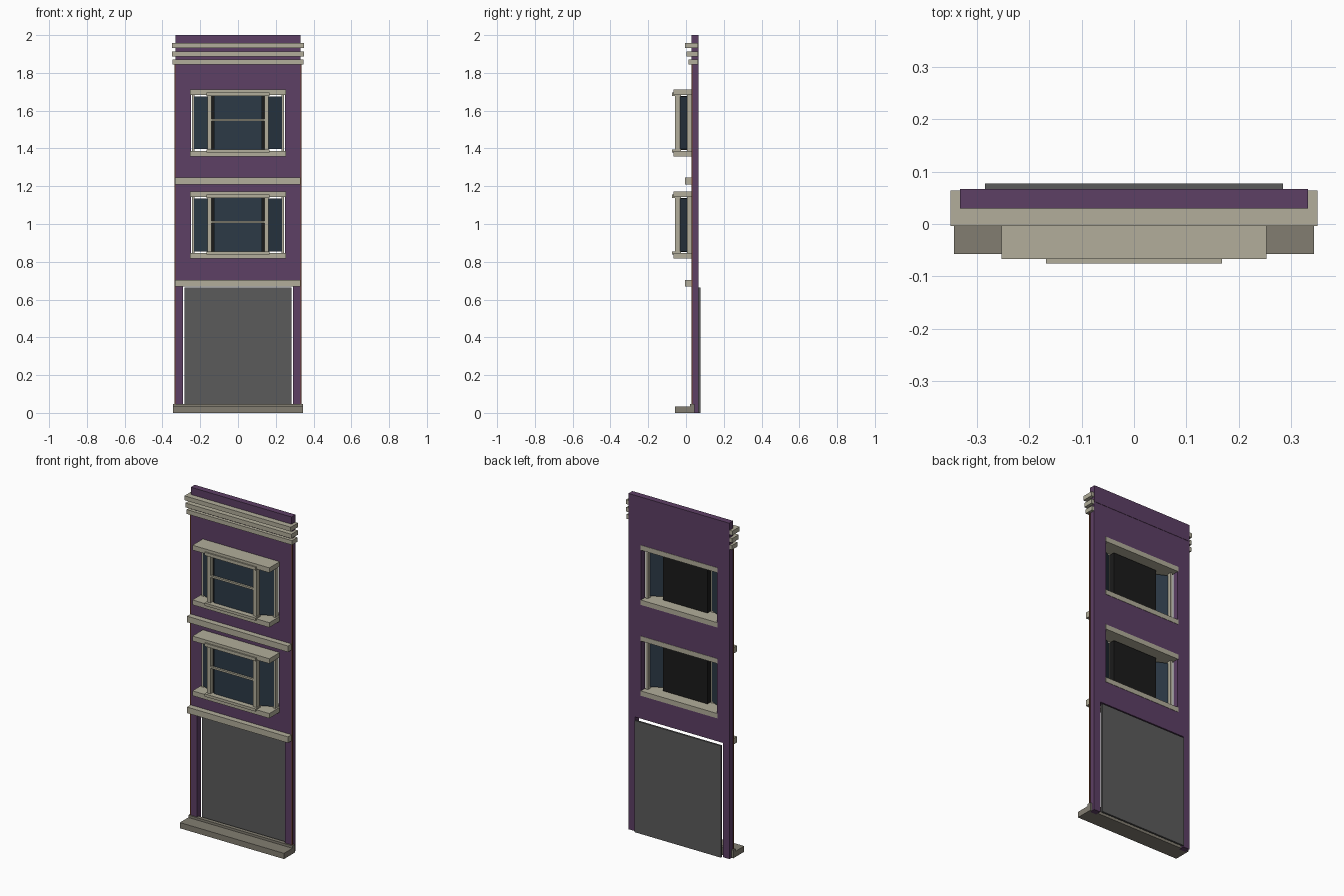
import bpy, bmesh, math
from mathutils import Vector

if "Cube" in bpy.data.objects:
    bpy.data.objects.remove(bpy.data.objects["Cube"])


def mat(name, r, g, b):
    m = bpy.data.materials.new(name)
    m.diffuse_color = (r, g, b, 1)
    m.use_nodes = True
    m.node_tree.nodes["Principled BSDF"].inputs["Base Color"].default_value = m.diffuse_color
    return m


PURPLE = mat("purple_paint", .110, .050, .130)
TRIM = mat("cream_trim", .445, .420, .325)
STONE = mat("step_stone", .225, .207, .167)
GREY = mat("shutter_grey", .105, .105, .105)
GLASS = mat("dark_blue_glass", .025, .042, .061)
BLACK = mat("blackout", .011, .011, .011)
BROWN = mat("brown_edge", .156, .045, .017)


def finish(bm, name, material):
    bmesh.ops.recalc_face_normals(bm, faces=bm.faces)
    me = bpy.data.meshes.new(name)
    bm.to_mesh(me)
    bm.free()
    me.materials.append(material)
    ob = bpy.data.objects.new(name, me)
    bpy.context.collection.objects.link(ob)
    return ob


def box(name, x, y, z, material):
    """Box from (min, max) pairs."""
    bm = bmesh.new()
    bmesh.ops.create_cube(bm, size=1)
    for v in bm.verts:
        v.co = Vector([(a + b) / 2 + c * (b - a) for (a, b), c in zip((x, y, z), v.co)])
    return finish(bm, name, material)


def prism(name, outline, z, material):
    """Upright prism over an xy outline."""
    bm = bmesh.new()
    face = bm.faces.new([bm.verts.new((x, y, z[0])) for x, y in outline])
    new = bmesh.ops.extrude_face_region(bm, geom=[face])["geom"]
    bmesh.ops.translate(bm, vec=(0, 0, z[1] - z[0]),
                        verts=[v for v in new if isinstance(v, bmesh.types.BMVert)])
    return finish(bm, name, material)


def wall(name, xs, zs, y, holes, material):
    """Slab with rectangular holes, cut along grid lines."""
    bm = bmesh.new()
    grid = [[bm.verts.new((x, y[0], z)) for z in zs] for x in xs]
    for i in range(len(xs) - 1):
        for j in range(len(zs) - 1):
            cx, cz = (xs[i] + xs[i + 1]) / 2, (zs[j] + zs[j + 1]) / 2
            if any(abs(cx) < w and lo < cz < hi for w, lo, hi in holes):
                continue
            bm.faces.new((grid[i][j], grid[i + 1][j], grid[i + 1][j + 1], grid[i][j + 1]))
    bmesh.ops.delete(bm, geom=[v for v in bm.verts if not v.link_faces], context='VERTS')
    new = bmesh.ops.extrude_face_region(bm, geom=bm.faces[:])["geom"]
    bmesh.ops.translate(bm, vec=(0, y[1] - y[0], 0),
                        verts=[v for v in new if isinstance(v, bmesh.types.BMVert)])
    bmesh.ops.recalc_face_normals(bm, faces=bm.faces)
    bmesh.ops.dissolve_limit(bm, angle_limit=math.radians(1), verts=bm.verts, edges=bm.edges)
    return finish(bm, name, material)


# Facade wall with doorway and two window openings, parapet above
WIN = (.817, 1.358)          # sill undersides
holes = [(.29, -.1, .68)] + [(.25, z, z + .355) for z in WIN]
wall("facade_wall", [-.332, -.29, -.25, .25, .29, .332],
     [0, .68, WIN[0], WIN[0] + .355, WIN[1], WIN[1] + .355, 1.90],
     (.03, .065), holes, PURPLE)
box("parapet", (-.332, .332), (.03, .067), (1.90, 2), PURPLE)

# Thin brown strips on the front corners
for side, s in (("left", -1), ("right", 1)):
    box("corner_strip_" + side, sorted((s * .331, s * .337)), (.029, .034), (.048, 1.844), BROWN)

# Cornice mouldings, stepping out towards the top
for i, (z, y, w) in enumerate(((1.844, .012, .347), (1.886, .003, .349), (1.931, -.004, .35))):
    box(f"cornice_{i + 1}", (-w, w), (y, .064), (z, z + .026), TRIM)

# Floor bands
for name, z in (("lower_band", .668), ("upper_band", 1.209)):
    box(name, (-.333, .332), (-.004, .03), (z, z + .036), TRIM)

# Roller shutter and doorstep
box("shutter", (-.284, .284), (.066, .077), (0, .665), GREY)
box("doorstep", (-.343, .343), (-.057, .045), (0, .034), STONE)
box("doorstep_lip", (-.343, .343), (.022, .045), (.034, .048), STONE)

# Bay windows
for floor, z in zip(("first", "second"), WIN):
    def n(part):
        return f"{floor}_floor_{part}"
    lo, hi = z + .029, z + .326
    box(n("sill"), (-.253, .253), (-.067, .067), (z, lo), TRIM)
    box(n("head"), (-.253, .253), (-.067, .067), (hi, z + .355), TRIM)
    box(n("sill_nosing"), (-.168, .168), (-.075, -.03), (z + .021, lo + .008), TRIM)
    box(n("head_nosing"), (-.168, .168), (-.075, -.03), (hi - .006, hi + .013), TRIM)
    # Centre sash
    box(n("centre_glass"), (-.128, .128), (-.044, -.036), (lo, hi), GLASS)
    box(n("sash_rail"), (-.142, .142), (-.056, -.044), (z + .188, z + .199), TRIM)
    box(n("blackout_panel"), (-.147, .147), (-.036, .008), (lo + .006, hi - .006), BLACK)
    for side, s in (("left", -1), ("right", 1)):
        box(n("mullion_" + side), sorted((s * .141, s * .162)), (-.058, -.027), (lo, hi), TRIM)
        box(n("jamb_" + side), sorted((s * .229, s * .243)), (.004, .032), (lo, hi), TRIM)
        # Canted side pane
        prism(n("side_glass_" + side),
              [(s * .155, -.034), (s * .234, .004), (s * .231, .011), (s * .152, -.027)],
              (lo + .009, hi - .009), GLASS)
